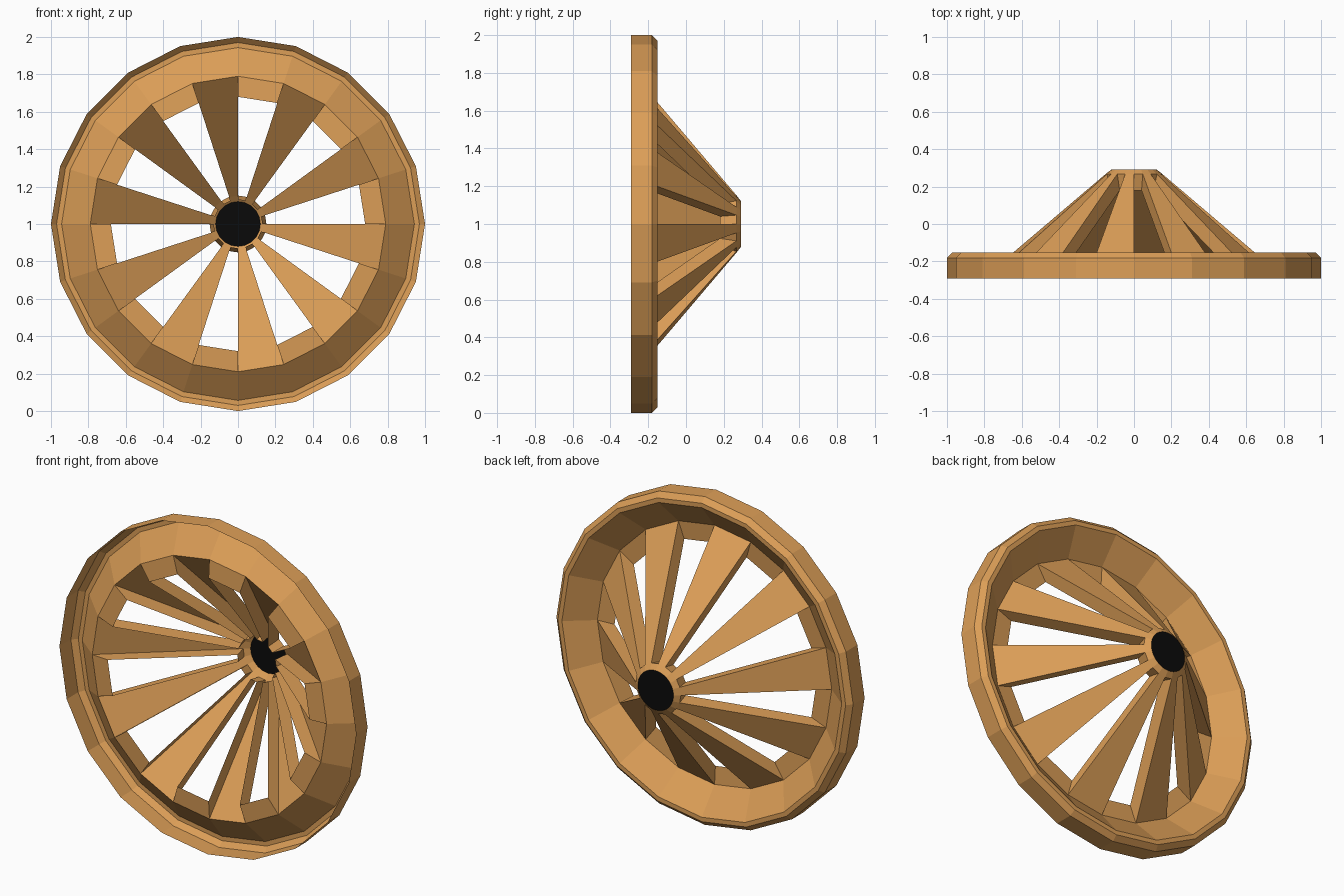
import bpy
import bmesh
from math import cos, sin, pi

cube = bpy.data.objects.get("Cube")
if cube:
    bpy.data.objects.remove(cube, do_unlink=True)

SIDES = 20
STEP = 2 * pi / SIDES
SPOKES = range(1, SIDES, 2)
GAPS = range(0, SIDES, 2)


def make_material(name, color):
    mat = bpy.data.materials.new(name)
    mat.use_nodes = True
    mat.diffuse_color = color
    mat.node_tree.nodes["Principled BSDF"].inputs["Base Color"].default_value = color
    return mat


tan = make_material("warm tan", (0.72, 0.345, 0.096, 1))
black = make_material("black", (0.003, 0.003, 0.003, 1))


def point(p, k):
    """Profile point (radius, depth) turned to corner k of the wheel."""
    return (p[0] * cos(k * STEP), p[1], 1 + p[0] * sin(k * STEP))


def sweep(bm, profile, sectors):
    """Flat panels along a profile, one row for each sector."""
    for k in sectors:
        for p, q in zip(profile, profile[1:]):
            corners = (point(p, k), point(q, k), point(q, k + 1), point(p, k + 1))
            bm.faces.new([bm.verts.new(c) for c in corners])


def finish(bm, name, mat):
    bmesh.ops.remove_doubles(bm, verts=bm.verts, dist=0.0005)
    mesh = bpy.data.meshes.new(name)
    bm.to_mesh(mesh)
    bm.free()
    mesh.materials.append(mat)
    obj = bpy.data.objects.new(name, mesh)
    bpy.context.collection.objects.link(obj)
    return obj


# Key profile points: radius, depth
crest = (0.79, -0.275)
lip = (0.68, -0.283)
hub_edge = (0.152, 0.267)
hub_foot = (0.13, 0.18)
cap_edge = (0.12, 0.292)

# Rim: hollow shell, open at the front, with a short lip in each gap
bm = bmesh.new()
sweep(bm, [(1, -0.291), (1, -0.181), (0.97, -0.152), (0.943, -0.152), crest], range(SIDES))
sweep(bm, [crest, lip], GAPS)
finish(bm, "rim", tan)

# Spokes: channels with a sloping back panel and two side walls
bm = bmesh.new()
sweep(bm, [crest, hub_edge], SPOKES)
for k in SPOKES:
    for corner, wall in ((k, (crest, lip, hub_foot, hub_edge)),
                         (k + 1, (hub_edge, hub_foot, lip, crest))):
        bm.faces.new([bm.verts.new(point(p, corner)) for p in wall])
finish(bm, "spokes", tan)

# Hub: sloping collar with short walls closing the gaps
bm = bmesh.new()
sweep(bm, [hub_edge, cap_edge], range(SIDES))
sweep(bm, [hub_foot, hub_edge], GAPS)
finish(bm, "hub", tan)

# Hub cap: round black disc
bm = bmesh.new()
n = SIDES * 2
bm.faces.new([bm.verts.new(point(cap_edge, -i / 2)) for i in range(n)])
finish(bm, "hub_cap", black)
